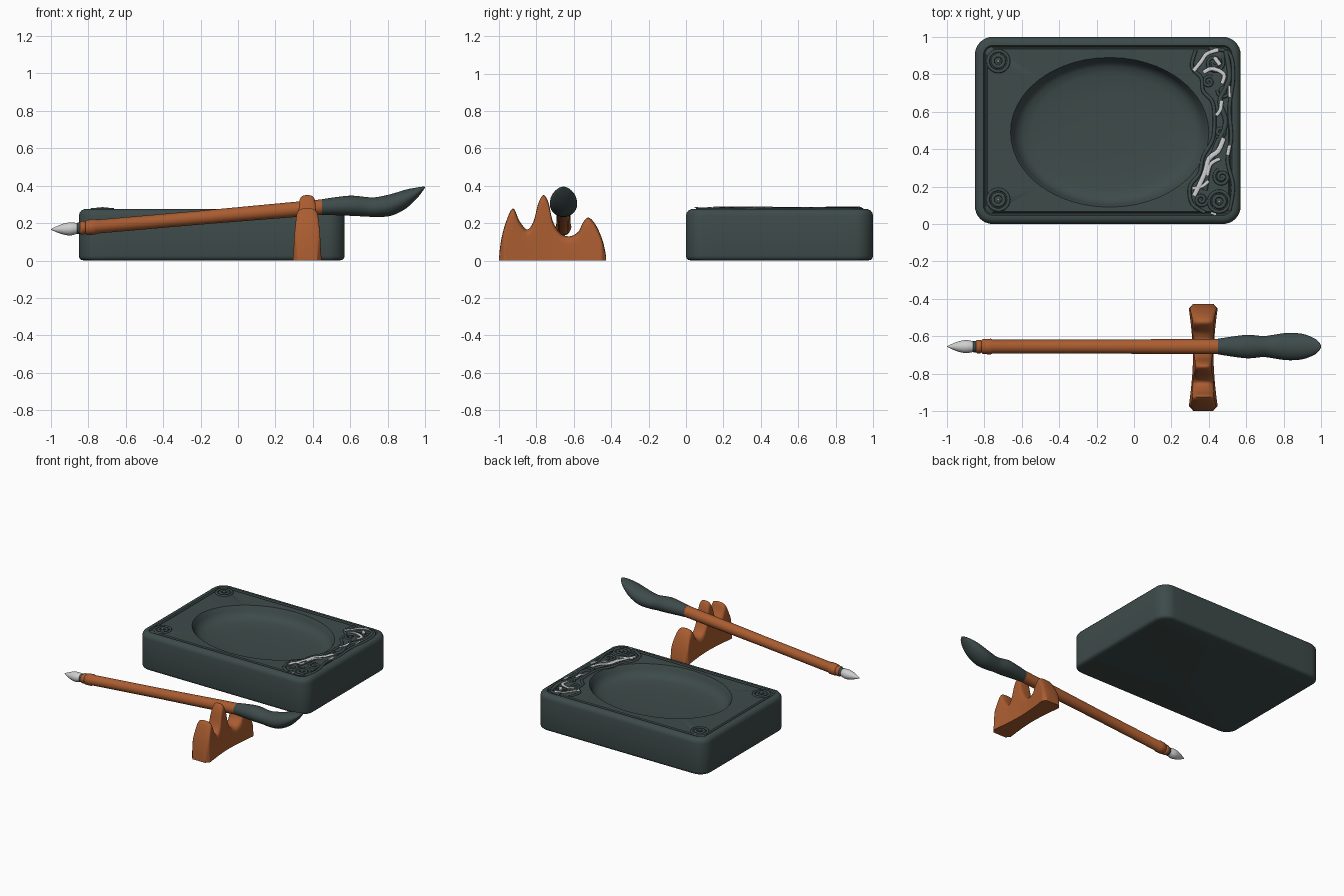
import bpy, bmesh, math
from mathutils import Vector

if "Cube" in bpy.data.objects:
    bpy.data.objects.remove(bpy.data.objects["Cube"])


def material(name, rgb):
    m = bpy.data.materials.new(name)
    m.diffuse_color = (*rgb, 1)
    m.use_nodes = True
    m.node_tree.nodes["Principled BSDF"].inputs["Base Color"].default_value = m.diffuse_color
    return m


SLATE = material("slate green", (0.047, 0.070, 0.068))
WOOD = material("orange wood", (0.40, 0.108, 0.030))
PALE = material("pale grey", (0.62, 0.62, 0.62))


def loft(name, loops, mat, angle=50):
    """Skin closed loops of equal point count and cap both ends."""
    bm = bmesh.new()
    rings = [[bm.verts.new(p) for p in loop] for loop in loops]
    n = len(rings[0])
    for a, b in zip(rings, rings[1:]):
        for i in range(n):
            j = (i + 1) % n
            bm.faces.new((a[i], a[j], b[j], b[i]))
    bm.faces.new(rings[0][::-1])
    bm.faces.new(rings[-1])
    bmesh.ops.recalc_face_normals(bm, faces=bm.faces)
    me = bpy.data.meshes.new(name)
    bm.to_mesh(me)
    bm.free()
    ob = bpy.data.objects.new(name, me)
    bpy.context.collection.objects.link(ob)
    me.materials.append(mat)
    smooth(ob, angle)
    return ob


def smooth(ob, angle=50):
    bpy.ops.object.select_all(action='DESELECT')
    ob.select_set(True)
    bpy.context.view_layer.objects.active = ob
    bpy.ops.object.shade_smooth_by_angle(angle=math.radians(angle))


def spline(pts, t):
    """Catmull-Rom through points, t runs 0..1."""
    s = min(t, 0.999999) * (len(pts) - 1)
    i = int(s)
    u = s - i
    p = [Vector(pts[max(0, min(len(pts) - 1, i + k))]) for k in (-1, 0, 1, 2)]
    return 0.5 * (2 * p[1] + (p[2] - p[0]) * u + (2 * p[0] - 5 * p[1] + 4 * p[2] - p[3]) * u * u
                  + (3 * p[1] - p[0] - 3 * p[2] + p[3]) * u ** 3)


# ---- Inkstone: rounded slab, rim groove and oval basin as one skin
CX, CY, HX, HY = -0.14, 0.5, 0.71, 0.5


def slab_loop(inset, z):
    r = max(0.095 - inset, 0.035)
    hx, hy = HX - inset - r, HY - inset - r
    corners = []
    for q, (sx, sy) in enumerate(((1, 1), (-1, 1), (-1, -1), (1, -1))):
        corners.append([Vector((CX + sx * hx + r * math.cos(a), CY + sy * hy + r * math.sin(a), z))
                        for a in (math.pi / 2 * (q + k / 8) for k in range(9))])
    pts = []
    for q in range(4):
        pts += corners[q]
        a, b = corners[q][-1], corners[(q + 1) % 4][0]
        pts += [a.lerp(b, k / 14) for k in range(1, 14)]
    return pts


def basin_loop(s, z):
    out = []
    for p in slab_loop(0.07, z):
        a = math.atan2((p.y - CY) / 0.43, (p.x - CX) / 0.64)
        out.append((-0.13 + 0.53 * s * math.cos(a), 0.49 + 0.40 * s * math.sin(a), z))
    return out


slab = [(0.03, 0.0), (0.012, 0.004), (0.003, 0.012), (0, 0.025), (0, 0.24), (0.004, 0.256),
        (0.013, 0.268), (0.028, 0.275), (0.046, 0.275), (0.053, 0.264), (0.059, 0.264), (0.066, 0.274)]
basin = [(1.0, 0.273), (0.985, 0.262), (0.965, 0.24), (0.935, 0.215), (0.88, 0.197),
         (0.78, 0.187), (0.5, 0.18), (0.2, 0.178)]
loft("inkstone", [slab_loop(*s) for s in slab] + [basin_loop(*b) for b in basin], SLATE)


# ---- Carved relief on the inkstone
def relief(name, pts, radius, mat=SLATE, z=0.274, flat=0.9, closed=False):
    cu = bpy.data.curves.new(name, 'CURVE')
    cu.dimensions = '3D'
    cu.bevel_depth = radius
    cu.bevel_resolution = 2
    cu.use_fill_caps = True
    sp = cu.splines.new('POLY')
    sp.points.add(len(pts) - 1)
    sp.use_cyclic_u = closed
    for p, co in zip(sp.points, pts):
        p.co = (co[0], co[1], 0, 1)
    ob = bpy.data.objects.new(name, cu)
    ob.location.z = z
    ob.scale.z = flat
    bpy.context.collection.objects.link(ob)
    cu.materials.append(mat)
    bpy.ops.object.select_all(action='DESELECT')
    ob.select_set(True)
    bpy.context.view_layer.objects.active = ob
    bpy.ops.object.convert(target='MESH')
    smooth(bpy.context.object)


def path(pts, n=28):
    return [spline(pts, i / (n - 1)) for i in range(n)]


def circle(x, y, r, n=32):
    return [(x + r * math.cos(2 * math.pi * i / n), y + r * math.sin(2 * math.pi * i / n)) for i in range(n)]


def spiral(x, y, r, start, turns, n=36):
    return [(x + r * (1 - 0.8 * i / n) * math.cos(start + 2 * math.pi * turns * i / n),
             y + r * (1 - 0.8 * i / n) * math.sin(start + 2 * math.pi * turns * i / n)) for i in range(n + 1)]


# corner rosettes: two rings and a boss with a pale centre
for x, y in ((-0.725, 0.87), (-0.725, 0.13), (0.455, 0.12)):
    relief("rosette_outer_ring", circle(x, y, 0.055), 0.009, closed=True)
    relief("rosette_inner_ring", circle(x, y, 0.030), 0.010, closed=True)
    for part, r, top, mat in (("rosette_boss", 0.016, 0.283, SLATE), ("rosette_dot", 0.007, 0.286, PALE)):
        loft(part, [[(px, py, z) for px, py in circle(x, y, s, 16)]
                    for s, z in ((r, 0.268), (r, top - 0.003), (r * 0.7, top))], mat)

# scrolling cloud border beside the basin
border = [(0.33, 0.93), (0.31, 0.84), (0.36, 0.78), (0.37, 0.71), (0.42, 0.65), (0.43, 0.55),
          (0.42, 0.45), (0.37, 0.36), (0.35, 0.27), (0.30, 0.20), (0.31, 0.11), (0.38, 0.06)]
relief("cloud_border", path(border, 70), 0.010)
relief("cloud_stem", path([(0.49, 0.93), (0.51, 0.78), (0.46, 0.66), (0.49, 0.54), (0.44, 0.42),
                           (0.40, 0.30), (0.38, 0.18)], 50), 0.013)
relief("cloud_edge", path([(0.40, 0.94), (0.51, 0.91), (0.53, 0.78), (0.51, 0.62), (0.52, 0.46),
                           (0.50, 0.34), (0.53, 0.20), (0.51, 0.07)], 50), 0.010)
for x, y, r, start, turns in ((0.47, 0.25, 0.045, 2.0, 1.6), (0.43, 0.86, 0.05, 0.5, -1.6),
                              (0.40, 0.76, 0.03, 1.0, 1.4), (0.48, 0.71, 0.035, 3.0, 1.5),
                              (0.36, 0.13, 0.035, 0.0, -1.5), (0.46, 0.49, 0.03, 4.0, 1.5)):
    relief("cloud_scroll", spiral(x, y, r, start, turns), 0.009)

# pale inlay streaks on the crests of the scrolls
streaks = [([(0.32, 0.15), (0.35, 0.21), (0.38, 0.28), (0.40, 0.35), (0.45, 0.39), (0.48, 0.46)], 0.013),
           ([(0.31, 0.19), (0.36, 0.20), (0.40, 0.23)], 0.009),
           ([(0.39, 0.26), (0.41, 0.32), (0.46, 0.35)], 0.010),
           ([(0.32, 0.82), (0.36, 0.87), (0.39, 0.91), (0.45, 0.93)], 0.011),
           ([(0.37, 0.81), (0.42, 0.83), (0.48, 0.80), (0.47, 0.75)], 0.011),
           ([(0.43, 0.89), (0.46, 0.85)], 0.011),
           ([(0.51, 0.74), (0.51, 0.68)], 0.007),
           ([(0.47, 0.66), (0.46, 0.61), (0.44, 0.58)], 0.010),
           ([(0.51, 0.42), (0.50, 0.37)], 0.010),
           ([(0.41, 0.06), (0.44, 0.05)], 0.007)]
for pts, r in streaks:
    relief("pale_inlay", path(pts, 16), r, PALE, 0.284, 0.35)


# ---- Brush rest: three peaks, swept along y with a waisted cross-section
ridge = [(-1.0, 0.01), (-0.99, 0.10), (-0.965, 0.20), (-0.925, 0.28), (-0.892, 0.215), (-0.85, 0.166),
         (-0.815, 0.21), (-0.79, 0.305), (-0.762, 0.35), (-0.735, 0.31), (-0.712, 0.21), (-0.67, 0.145),
         (-0.62, 0.13), (-0.575, 0.155), (-0.55, 0.205), (-0.522, 0.23), (-0.485, 0.195),
         (-0.45, 0.12), (-0.432, 0.05), (-0.427, 0.01)]


def rest_section(y, h):
    w = 0.055 + 0.022 * min(1, (abs(y + 0.712) / 0.26) ** 1.7)
    w *= 1 - 0.35 * max(0, abs(y + 0.712) - 0.26) / 0.03
    r = min(0.045, 0.6 * h)
    out = [(w, 0), (w, (h - r) * 0.5)]
    for k in range(13):
        a = math.pi * k / 12
        c, s = math.cos(a), math.sin(a)
        out.append((w * math.copysign(abs(c) ** 0.7, c), h - r + r * s ** 0.8 if s > 1e-6 else h - r))
    out += [(-w, (h - r) * 0.5), (-w, 0)]
    return [(0.37 + x * (1 - 0.75 * z), y, z) for x, z in out]


loft("brush_rest", [rest_section(*spline(ridge, i / 76)) for i in range(77)], WOOD, 60)


# ---- Brush: round sections along x as (x, centre z, radius z, radius y)
def brush_part(name, sections, mat, steps=1):
    n = (len(sections) - 1) * steps
    loops = []
    for i in range(n + 1):
        x, z, rz, ry = spline([Vector(s) for s in sections], i / n)
        loops.append([(x, -0.655 + max(ry, 0.001) * math.cos(a), z + max(rz, 0.001) * math.sin(a))
                      for a in (2 * math.pi * k / 28 for k in range(28))])
    loft(name, loops, mat)


def shaft(x, r):
    return (x, 0.174 + (x + 0.84) * 0.0868, r, r)


brush_part("brush_handle", [shaft(x, r) for x, r in (
    (-0.845, 0.030), (-0.838, 0.036), (-0.822, 0.036), (-0.816, 0.032), (-0.808, 0.040), (-0.765, 0.042),
    (-0.755, 0.037), (-0.2, 0.037), (0.35, 0.041), (0.46, 0.041))], WOOD)
brush_part("brush_collar", [shaft(x, r) for x, r in ((-0.862, 0.026), (-0.857, 0.031), (-0.838, 0.031))], SLATE)
brush_part("pale_tip", [(-1.0, 0.166, 0.001, 0.001), (-0.98, 0.167, 0.011, 0.011), (-0.94, 0.168, 0.027, 0.027),
                        (-0.90, 0.169, 0.035, 0.035), (-0.87, 0.171, 0.031, 0.031),
                        (-0.855, 0.172, 0.027, 0.027)], PALE, 4)
brush_part("dark_bristles", [(0.45, 0.286, 0.042, 0.042), (0.53, 0.291, 0.049, 0.054), (0.61, 0.293, 0.054, 0.063),
                             (0.69, 0.287, 0.052, 0.056), (0.74, 0.286, 0.053, 0.062),
                             (0.82, 0.298, 0.058, 0.073), (0.90, 0.330, 0.050, 0.068),
                             (0.96, 0.364, 0.027, 0.046), (0.988, 0.384, 0.011, 0.024),
                             (1.0, 0.392, 0.002, 0.003)], SLATE, 4)
